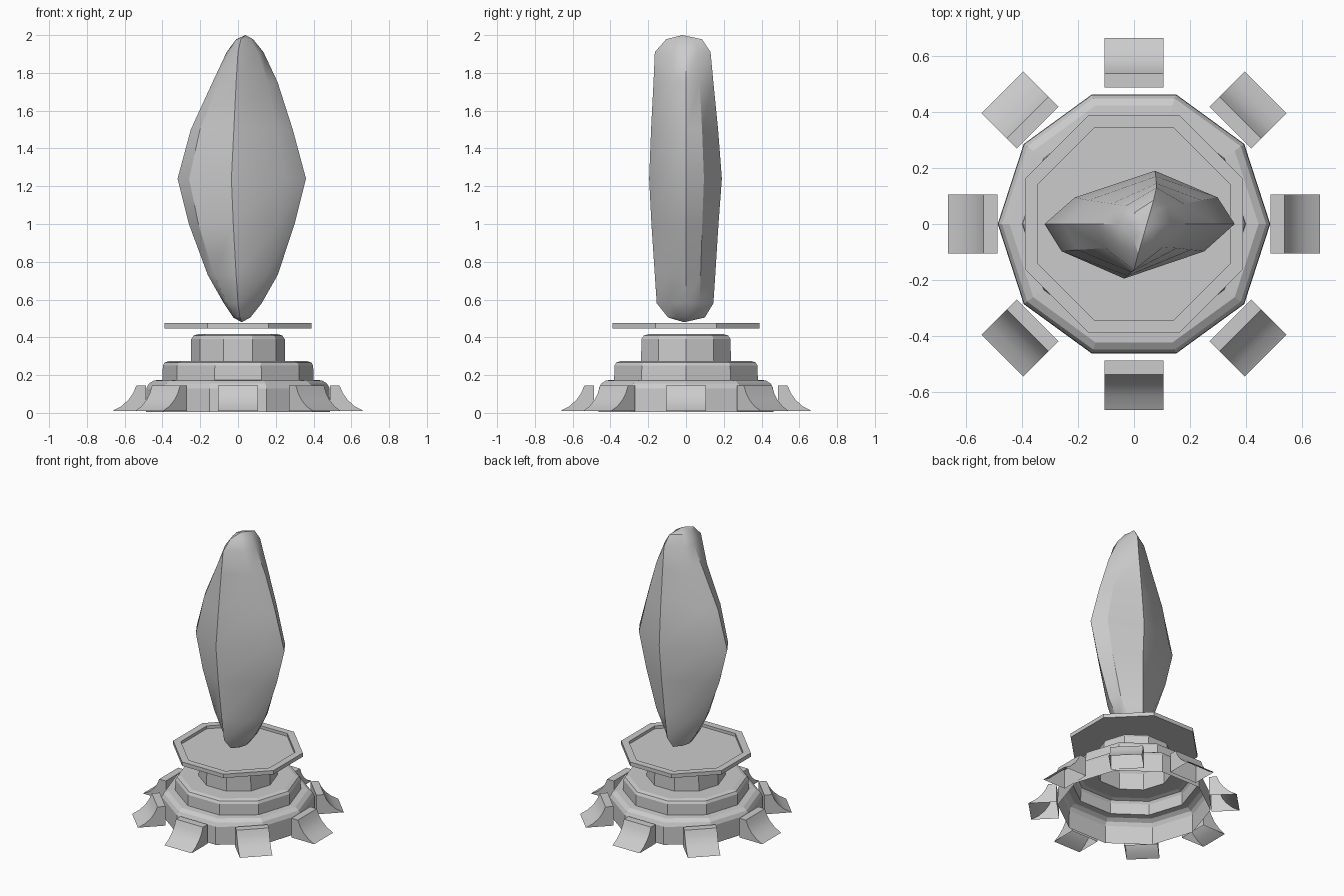
import bpy, bmesh
from math import sin, cos, pi, radians

if "Cube" in bpy.data.objects:
    bpy.data.objects.remove(bpy.data.objects["Cube"])


def make_object(name, verts, faces, angle=None):
    me = bpy.data.meshes.new(name)
    me.from_pydata(verts, [], faces)
    bm = bmesh.new()
    bm.from_mesh(me)
    bmesh.ops.recalc_face_normals(bm, faces=bm.faces[:])
    bm.to_mesh(me)
    bm.free()
    ob = bpy.data.objects.new(name, me)
    bpy.context.collection.objects.link(ob)
    if angle:
        bpy.ops.object.select_all(action='DESELECT')
        ob.select_set(True)
        bpy.context.view_layer.objects.active = ob
        bpy.ops.object.shade_smooth_by_angle(angle=radians(angle))
    return ob


def skin_rings(rings, cap_start=True, cap_end=True):
    """Join equal-sized vertex rings with quads and optional end caps."""
    n = len(rings[0])
    verts = [v for r in rings for v in r]
    faces = [(i * n + j, i * n + (j + 1) % n, (i + 1) * n + (j + 1) % n, (i + 1) * n + j)
             for i in range(len(rings) - 1) for j in range(n)]
    if cap_start:
        faces.append(tuple(range(n))[::-1])
    if cap_end:
        faces.append(tuple(range(len(verts) - n, len(verts))))
    return verts, faces


def lathe(name, profile, sides, turn=0.0, cap_start=True):
    rings = [[(r * cos(turn + 2 * pi * k / sides), r * sin(turn + 2 * pi * k / sides), z)
              for k in range(sides)] for r, z in profile]
    return make_object(name, *skin_rings(rings, cap_start=cap_start))


# Stepped ten-sided pedestal, hollow underneath
lathe("stepped_pedestal", [
    (0.487, 0.005), (0.485, 0.13), (0.472, 0.155), (0.445, 0.172), (0.40, 0.175),
    (0.398, 0.25), (0.388, 0.267), (0.362, 0.275), (0.25, 0.275),
    (0.248, 0.39), (0.235, 0.41), (0.205, 0.418)], 10, cap_start=False)

# Eight-sided floating tray with a raised rim
lathe("floating_tray", [
    (0.422, 0.448), (0.422, 0.475), (0.372, 0.475), (0.372, 0.455)], 8, turn=pi / 8)

# Eight flared feet around the pedestal, open at the bottom
foot_profile = [(0.487, 0.01), (0.487, 0.145), (0.538, 0.145), (0.555, 0.105),
                (0.580, 0.069), (0.618, 0.035), (0.665, 0.01)]
for k in range(8):
    c, s = cos(k * pi / 4), sin(k * pi / 4)
    n = len(foot_profile)
    verts = [(r * c - w * s, r * s + w * c, z)
             for w in (-0.105, 0.105) for r, z in foot_profile]
    faces = [(i, i + 1, n + i + 1, n + i) for i in range(n - 1)]
    faces += [tuple(range(n)), tuple(range(n, 2 * n))]
    make_object(f"foot_{k + 1}", verts, faces, 30)

# Crystal: z, left x, right x, front ridge (x, y), back ridge (x, y)
levels = [
    (0.505, -0.025, 0.065, 0.01, -0.095, 0.03, 0.10),
    (0.58, -0.075, 0.125, 0.00, -0.155, 0.045, 0.145),
    (0.73, -0.16, 0.21, -0.01, -0.165, 0.055, 0.155),
    (1.00, -0.26, 0.30, -0.025, -0.183, 0.07, 0.172),
    (1.24, -0.32, 0.36, -0.035, -0.195, 0.075, 0.19),
    (1.50, -0.25, 0.29, -0.022, -0.185, 0.078, 0.17),
    (1.75, -0.135, 0.21, -0.01, -0.172, 0.08, 0.145),
    (1.91, -0.06, 0.135, 0.00, -0.165, 0.08, 0.13),
    (1.978, -0.01, 0.08, 0.015, -0.105, 0.07, 0.085)]
rings = []
for z, xl, xr, fx, fy, bx, by in levels:
    w = xr - xl
    rings.append([(xl, 0, z), (xl + 0.09 * w, 0.5 * fy, z), (fx, fy, z),
                  (xl + 0.84 * w, 0.5 * fy, z), (xr, 0, z),
                  (xl + 0.91 * w, 0.5 * by, z), (bx, by, z), (xl + 0.16 * w, 0.5 * by, z)])
verts, faces = skin_rings(rings, False, False)
# Pointed ends
low, high = len(verts), len(verts) + 1
verts += [(0.02, -0.01, 0.48), (0.04, -0.02, 2.0)]
last = 8 * (len(levels) - 1)
for j in range(8):
    faces.append((low, (j + 1) % 8, j))
    faces.append((high, last + j, last + (j + 1) % 8))
make_object("crystal", verts, faces, 32)
